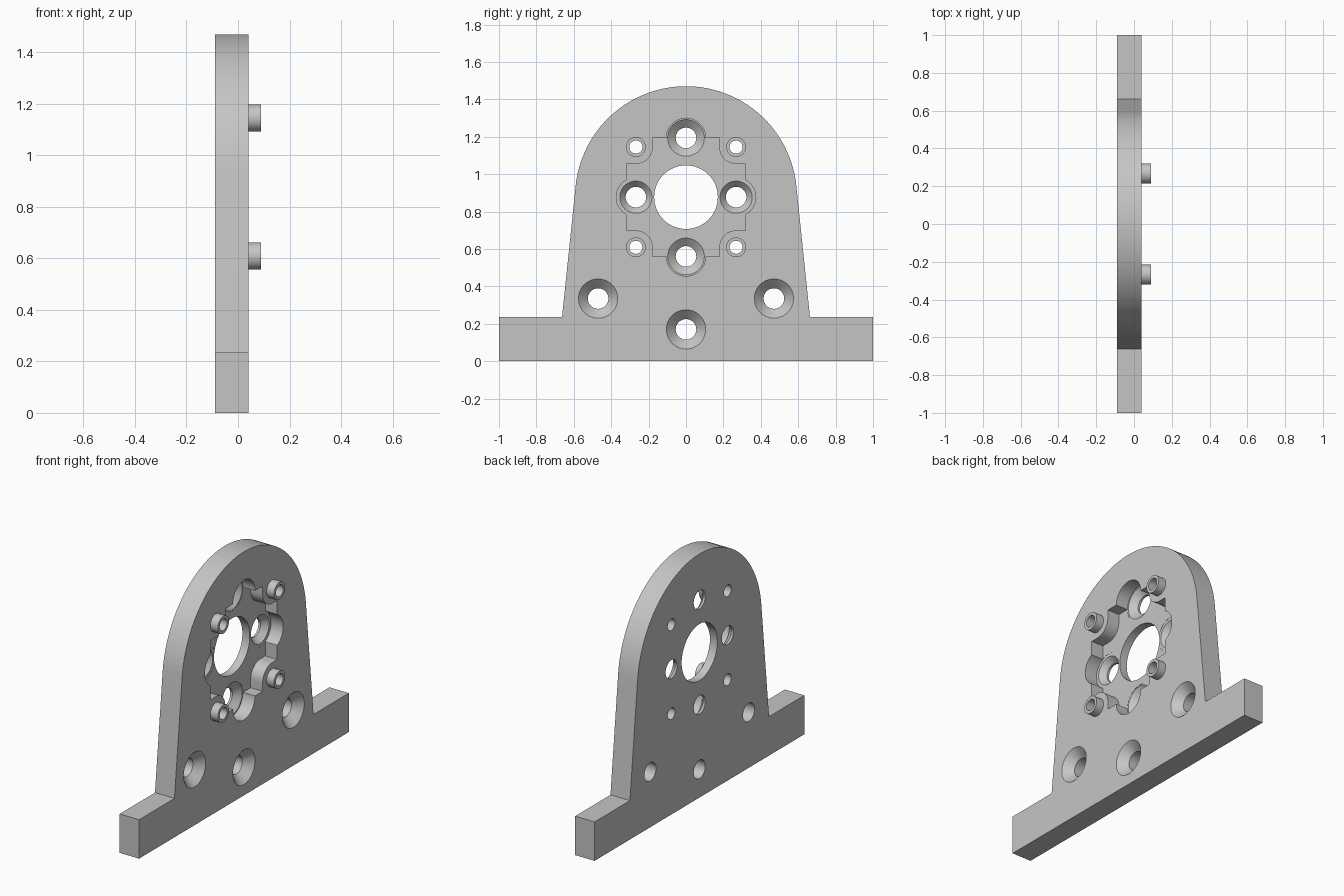
import bpy
import bmesh
from math import sin, cos, pi, radians
from mathutils import Vector

BACK, FACE, FLOOR = -0.09, 0.04, -0.04   # plate back, plate face, pocket floor
HUB = 0.877                              # height of the central bore

cube = bpy.data.objects.get("Cube")
if cube:
    bpy.data.objects.remove(cube, do_unlink=True)

grey = bpy.data.materials.new("light_grey")
grey.use_nodes = True
grey.diffuse_color = (0.56, 0.56, 0.56, 1)
grey.node_tree.nodes["Principled BSDF"].inputs["Base Color"].default_value = grey.diffuse_color


def make_object(name, bm):
    bmesh.ops.recalc_face_normals(bm, faces=bm.faces)
    mesh = bpy.data.meshes.new(name)
    bm.to_mesh(mesh)
    bm.free()
    mesh.materials.append(grey)
    obj = bpy.data.objects.new(name, mesh)
    bpy.context.collection.objects.link(obj)
    return obj


def prism(name, outline, x0, x1):
    """Extrude a (y, z) outline along x."""
    bm = bmesh.new()
    face = bm.faces.new([bm.verts.new((x0, y, z)) for y, z in outline])
    new = bmesh.ops.extrude_face_region(bm, geom=[face])["geom"]
    verts = [v for v in new if isinstance(v, bmesh.types.BMVert)]
    bmesh.ops.translate(bm, verts=verts, vec=Vector((x1 - x0, 0, 0)))
    return make_object(name, bm)


def turned(name, y, z, profile, capped=True, sides=48):
    """Turn an (x, radius) profile about an axis parallel to x."""
    bm = bmesh.new()
    rings = [[bm.verts.new((x, y + r * cos(2 * pi * i / sides), z + r * sin(2 * pi * i / sides)))
              for i in range(sides)] for x, r in profile]
    for a, b in zip(rings, rings[1:]):
        for i in range(sides):
            j = (i + 1) % sides
            bm.faces.new((a[i], a[j], b[j], b[i]))
    if capped:
        bm.faces.new(rings[0])
        bm.faces.new(rings[-1])
    return make_object(name, bm)


def select_only(obj):
    bpy.ops.object.select_all(action='DESELECT')
    obj.select_set(True)
    bpy.context.view_layer.objects.active = obj


def cut(target, cutter):
    cutter.hide_render = True
    mod = target.modifiers.new("cut", 'BOOLEAN')
    mod.operation, mod.solver, mod.object = 'DIFFERENCE', 'EXACT', cutter
    select_only(target)
    bpy.ops.object.modifier_apply(modifier=mod.name)
    bpy.data.objects.remove(cutter, do_unlink=True)


def smooth(obj):
    select_only(obj)
    bpy.ops.object.shade_smooth_by_angle(angle=radians(30))


# Plate: foot bar, tapering sides and a round head tangent to them
start, steps, radius = radians(5.8), 64, 0.593
head = [(radius * cos(a), HUB + radius * sin(a))
        for a in (start + (pi - 2 * start) * i / steps for i in range(steps + 1))]
outline = [(-1, 0), (1, 0), (1, 0.235), (0.663, 0.235)] + head + [(-0.663, 0.235), (-1, 0.235)]
plate = prism("bracket_plate", outline, BACK, FACE)

# Pocket: square recess whose corners curve around the bosses
corner, boss = 0.09, 0.268
arc = [(boss - corner * sin(a), boss - corner * cos(a))
       for a in (pi / 2 * i / 12 for i in range(13))]
quarter = [(0.317, boss - corner)] + arc + [(boss - corner, 0.317)]
pocket = []
for sy, sz in ((1, 1), (-1, 1), (-1, -1), (1, -1)):
    points = quarter if sy * sz > 0 else quarter[::-1]
    pocket += [(sy * y, HUB + sz * z) for y, z in points]
cut(plate, prism("pocket_cutter", pocket, FLOOR, FACE + 0.05))

# Central bore
cut(plate, turned("bore_cutter", 0, HUB, [(-0.2, 0.17), (0.2, 0.17)], sides=64))

# Round lobes with countersunk holes around the pocket
for y, z, sink in ((0, 0.317, 0.098), (0, -0.317, 0.098), (boss, 0, 0.086), (-boss, 0, 0.086)):
    lobe = [(0.1, 0.105), (FLOOR - 0.001, 0.105), (FLOOR - 0.001, sink),
            (FLOOR - 0.036, 0.055), (-0.2, 0.055)]
    cut(plate, turned("lobe_cutter", y, HUB + z, lobe))

# Countersunk mounting holes in the lower part
for y, z in ((0, 0.17), (0.47, 0.335), (-0.47, 0.335)):
    sink = [(0.1, 0.105), (FACE, 0.105), (FACE - 0.05, 0.055), (-0.2, 0.055)]
    cut(plate, turned("mount_cutter", y, z, sink))

# Four hollow bosses at the pocket corners, drilled through the plate
for sy, side in ((1, "right"), (-1, "left")):
    for sz, level in ((1, "upper"), (-1, "lower")):
        y, z = sy * boss, HUB + sz * boss
        cut(plate, turned("drill_cutter", y, z, [(-0.2, 0.035), (0.2, 0.035)], sides=32))
        tube = [(FACE, 0.053), (0.09, 0.053), (0.09, 0.035), (FACE, 0.035)]
        smooth(turned(f"boss_{level}_{side}", y, z, tube, capped=False, sides=32))

smooth(plate)
